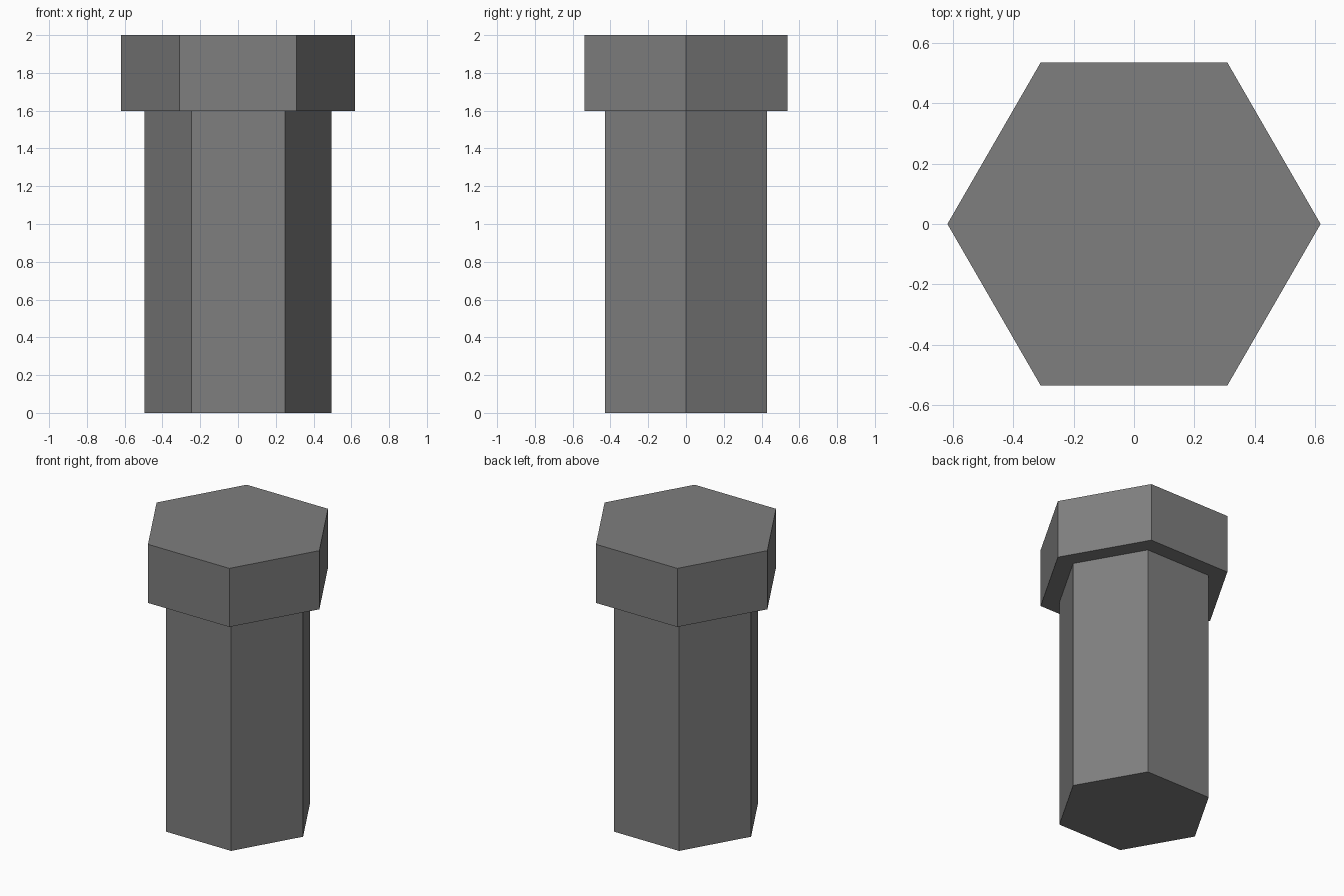
import bpy, bmesh
from math import cos, sin, pi

if "Cube" in bpy.data.objects:
    bpy.data.objects.remove(bpy.data.objects["Cube"])

# Hexagonal bolt: (radius, height) profile lofted through six-sided rings
PROFILE = [(0.495, 0.0), (0.495, 1.597), (0.619, 1.597), (0.619, 2.0)]
SIDES = 6

bm = bmesh.new()
rings = [[bm.verts.new((r * cos(2 * pi * i / SIDES), r * sin(2 * pi * i / SIDES), z))
          for i in range(SIDES)] for r, z in PROFILE]

# Shaft sides, underside of the head, head sides
for low, high in zip(rings, rings[1:]):
    for i in range(SIDES):
        j = (i + 1) % SIDES
        bm.faces.new((low[i], low[j], high[j], high[i]))

# Flat end caps
bm.faces.new(rings[0][::-1])
bm.faces.new(rings[-1])
bmesh.ops.recalc_face_normals(bm, faces=bm.faces)

mesh = bpy.data.meshes.new("hex_bolt")
bm.to_mesh(mesh)
bm.free()

# Dark grey metal
metal = bpy.data.materials.new("dark_metal")
metal.diffuse_color = (0.21, 0.21, 0.21, 1.0)
metal.use_nodes = True
metal.node_tree.nodes["Principled BSDF"].inputs["Base Color"].default_value = metal.diffuse_color
mesh.materials.append(metal)

bpy.context.collection.objects.link(bpy.data.objects.new("hex_bolt", mesh))
